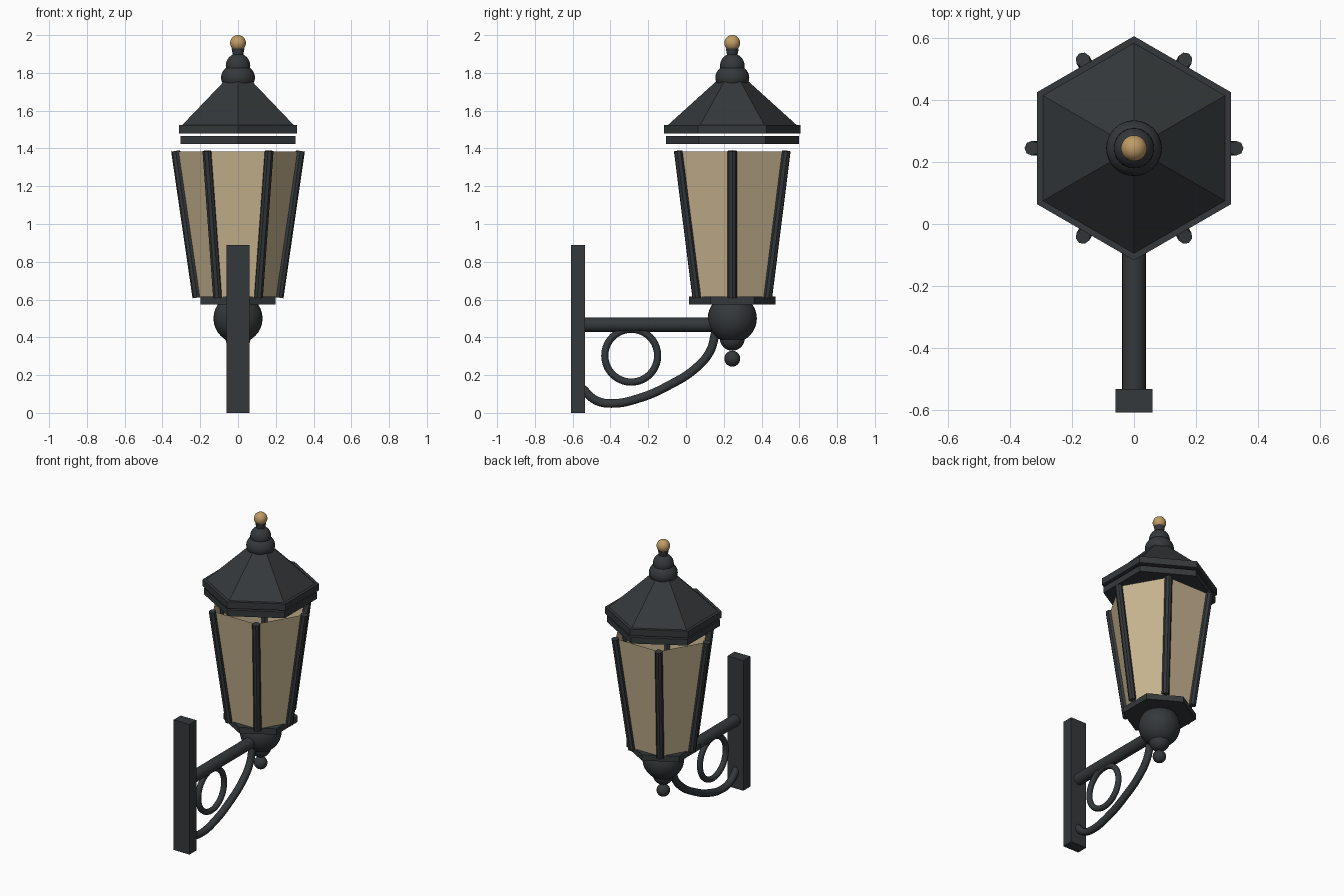
import bpy, math
from mathutils import Vector

if "Cube" in bpy.data.objects:
    bpy.data.objects.remove(bpy.data.objects["Cube"])

CY = 0.245  # lantern axis


def material(name, rgb):
    m = bpy.data.materials.new(name)
    m.diffuse_color = (*rgb, 1)
    m.use_nodes = True
    m.node_tree.nodes["Principled BSDF"].inputs["Base Color"].default_value = m.diffuse_color
    return m


IRON = material("dark_iron", (0.035, 0.04, 0.043))
GLASS = material("amber_glass", (0.58, 0.46, 0.28))
BRASS = material("brass", (0.52, 0.33, 0.13))


def finish(name, mat, smooth=False):
    ob = bpy.context.object
    ob.name = name
    ob.data.materials.append(mat)
    if smooth:
        bpy.ops.object.shade_smooth_by_angle(angle=math.radians(40))
    return ob


def hexagon(name, r1, r2, z1, z2, turn=30, mat=IRON, fill='NGON'):
    # Blender's first cone vertex lies on +y; turn=0 keeps corners on y
    bpy.ops.mesh.primitive_cone_add(vertices=6, radius1=r1, radius2=r2, depth=z2 - z1,
                                    end_fill_type=fill, location=(0, CY, (z1 + z2) / 2),
                                    rotation=(0, 0, math.radians(turn)))
    return finish(name, mat)


def rod(name, a, b, r, sides):
    a, b = Vector(a), Vector(b)
    bpy.ops.mesh.primitive_cylinder_add(vertices=sides, radius=r, depth=(b - a).length,
                                        location=(a + b) / 2)
    bpy.context.object.rotation_euler = (b - a).to_track_quat('Z', 'Y').to_euler()
    return finish(name, IRON, sides > 8)


def ball(name, z, r, mat=IRON, squash=1.0):
    bpy.ops.mesh.primitive_uv_sphere_add(segments=32, ring_count=16, radius=r, location=(0, CY, z))
    bpy.context.object.scale.z = squash
    return finish(name, mat, True)


# Wall plate and arm
bpy.ops.mesh.primitive_cube_add(size=1, location=(0, -0.572, 0.445))
bpy.context.object.scale = (0.12, 0.076, 0.89)
finish("wall_plate", IRON)
rod("arm", (0, -0.56, 0.467), (0, CY, 0.467), 0.038, 24)

# Scroll brace
curve = bpy.data.curves.new("brace", 'CURVE')
curve.dimensions = '3D'
curve.bevel_depth = 0.024
curve.bevel_resolution = 3
curve.use_fill_caps = True
sp = curve.splines.new('BEZIER')
pts = [(-0.55, 0.13), (-0.476, 0.066), (-0.395, 0.05), (-0.25, 0.077),
       (-0.09, 0.146), (0.053, 0.238), (0.127, 0.326), (0.157, 0.43)]
sp.bezier_points.add(len(pts) - 1)
for bp, (y, z) in zip(sp.bezier_points, pts):
    bp.co = (0, y, z)
    bp.handle_left_type = bp.handle_right_type = 'AUTO'
brace = bpy.data.objects.new("curved_brace", curve)
curve.materials.append(IRON)
bpy.context.collection.objects.link(brace)

# Decorative ring
bpy.ops.mesh.primitive_torus_add(major_radius=0.14, minor_radius=0.019, major_segments=40,
                                 minor_segments=12, location=(0, -0.29, 0.303),
                                 rotation=(0, math.pi / 2, 0))
finish("bracket_ring", IRON, True)

# Lower bulb and drop
ball("lower_bulb", 0.5, 0.13)
ball("lower_knob", 0.395, 0.066)
ball("drop_ball", 0.287, 0.042)
hexagon("lantern_base", 0.23, 0.23, 0.575, 0.615, turn=0)

# Glass and corner posts
hexagon("glass_panes", 0.212, 0.325, 0.61, 1.385, turn=30, mat=GLASS, fill='NOTHING')
for i in range(6):
    a = math.radians(60 * i)
    c, s = math.cos(a), math.sin(a)
    rod(f"corner_post_{i + 1}", (0.217 * c, CY + 0.217 * s, 0.61),
        (0.33 * c, CY + 0.33 * s, 1.387), 0.024, 8)

# Roof
hexagon("lower_eave", 0.352, 0.352, 1.423, 1.465, turn=0)
hexagon("upper_eave", 0.362, 0.362, 1.48, 1.525, turn=0)
hexagon("roof", 0.343, 0.08, 1.522, 1.76, turn=0)

# Finial
ball("finial_lower", 1.775, 0.09, squash=0.8)
ball("finial_middle", 1.838, 0.065)
bpy.ops.mesh.primitive_cone_add(vertices=24, radius1=0.025, radius2=0.034, depth=0.05,
                                location=(0, CY, 1.905))
finish("finial_collar", IRON, True)
ball("finial_ball", 1.958, 0.042, BRASS)
